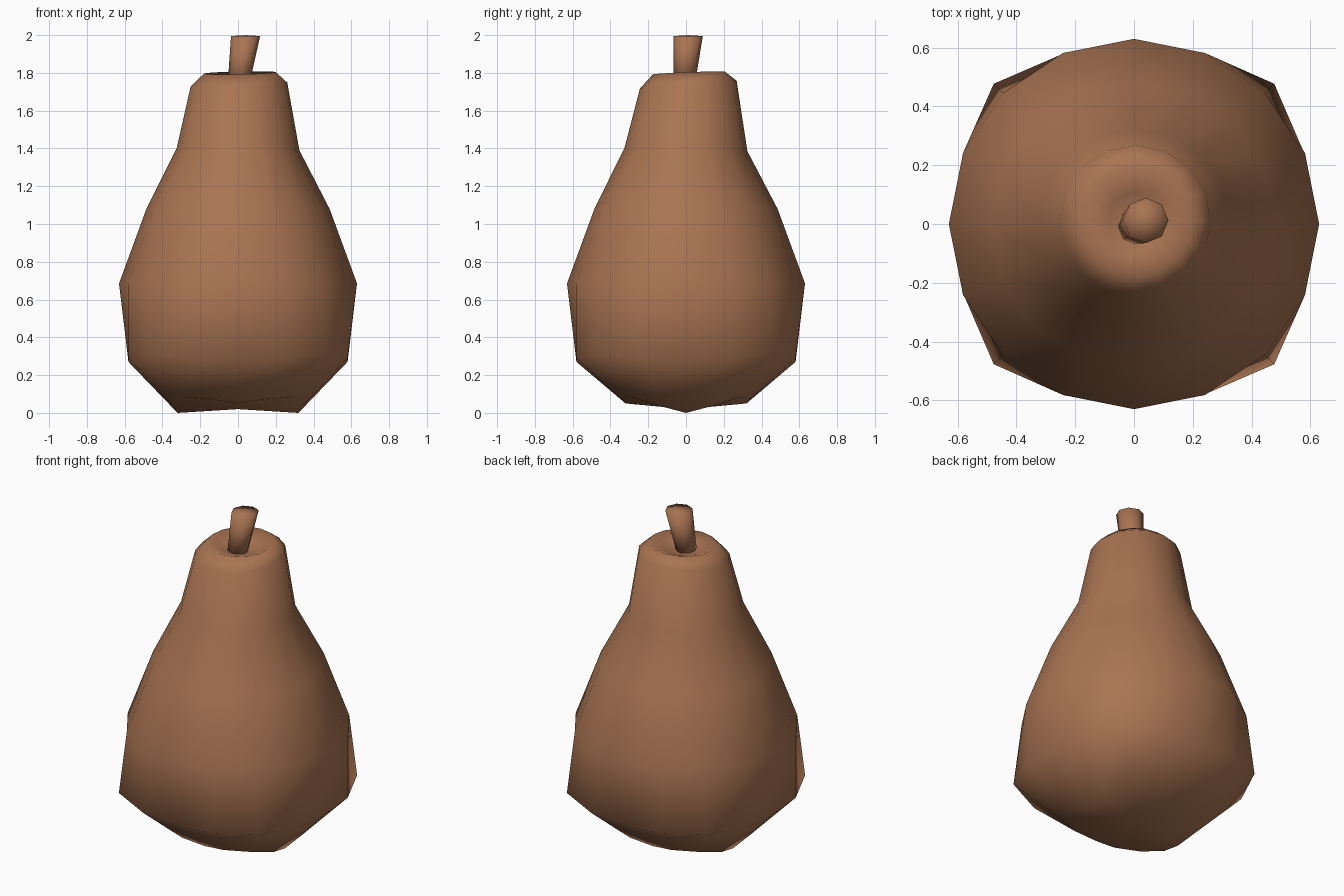
import bpy, bmesh, math

if "Cube" in bpy.data.objects:
    bpy.data.objects.remove(bpy.data.objects["Cube"])

SKIN = bpy.data.materials.new("pear brown")
SKIN.diffuse_color = (0.40, 0.175, 0.085, 1)
SKIN.use_nodes = True
SKIN.node_tree.nodes["Principled BSDF"].inputs["Base Color"].default_value = SKIN.diffuse_color


def loft(name, rings, bottom, top):
    """Skin a list of equal vertex rings and close both ends with a fan."""
    bm = bmesh.new()
    loops = [[bm.verts.new(p) for p in r] for r in rings]
    n = len(loops[0])
    lo, hi = bm.verts.new(bottom), bm.verts.new(top)
    for i in range(n):
        j = (i + 1) % n
        bm.faces.new((lo, loops[0][j], loops[0][i]))
        bm.faces.new((hi, loops[-1][i], loops[-1][j]))
        for a, b in zip(loops, loops[1:]):
            bm.faces.new((a[i], a[j], b[j], b[i]))
    bmesh.ops.recalc_face_normals(bm, faces=bm.faces)
    for f in bm.faces:
        f.smooth = True
    me = bpy.data.meshes.new(name)
    bm.to_mesh(me)
    bm.free()
    me.materials.append(SKIN)
    ob = bpy.data.objects.new(name, me)
    bpy.context.collection.objects.link(ob)
    return ob


def ring(n, cx, cy, z, r, bulge=0, lift_y=0, lift_diag=0, tilt=0):
    """Ring with an optional diagonal bulge, uneven height and tilt."""
    pts = []
    for i in range(n):
        t = 2 * math.pi * i / n
        d = math.sin(2 * t) ** 2
        rr = r + bulge * d
        x, y = rr * math.cos(t), rr * math.sin(t)
        h = z + lift_y * math.sin(t) ** 2 + lift_diag * d + tilt * (y + 0.5 * x)
        pts.append((cx + x, cy + y, h))
    return pts


# pear body: slightly squarish base, tilted crown with a dimple
N = 16
body = [
    ring(N, 0, 0, 0.0, 0.32, bulge=0.10, lift_y=0.05, lift_diag=0.06),
    ring(N, 0, 0, 0.27, 0.58, bulge=0.095, lift_diag=0.04),
    ring(N, 0, 0, 0.685, 0.63),
    ring(N, 0, 0, 1.08, 0.485),
    ring(N, 0, 0, 1.395, 0.325, tilt=-0.03),
    ring(N, 0.005, 0.012, 1.738, 0.256, tilt=0.08),
    ring(N, 0.01, 0.015, 1.80, 0.19, tilt=0.04),
    ring(N, 0.01, 0.01, 1.765, 0.10),
]
loft("pear_body", body, (0, 0, 0.02), (0.01, 0, 1.74))

# leaning stem, flaring towards the tip
stem = [
    ring(8, 0.0, -0.012, 1.72, 0.056),
    ring(8, 0.04, 0.012, 1.995, 0.077),
]
loft("stem", stem, (0.0, -0.012, 1.72), (0.04, 0.012, 2.0))
